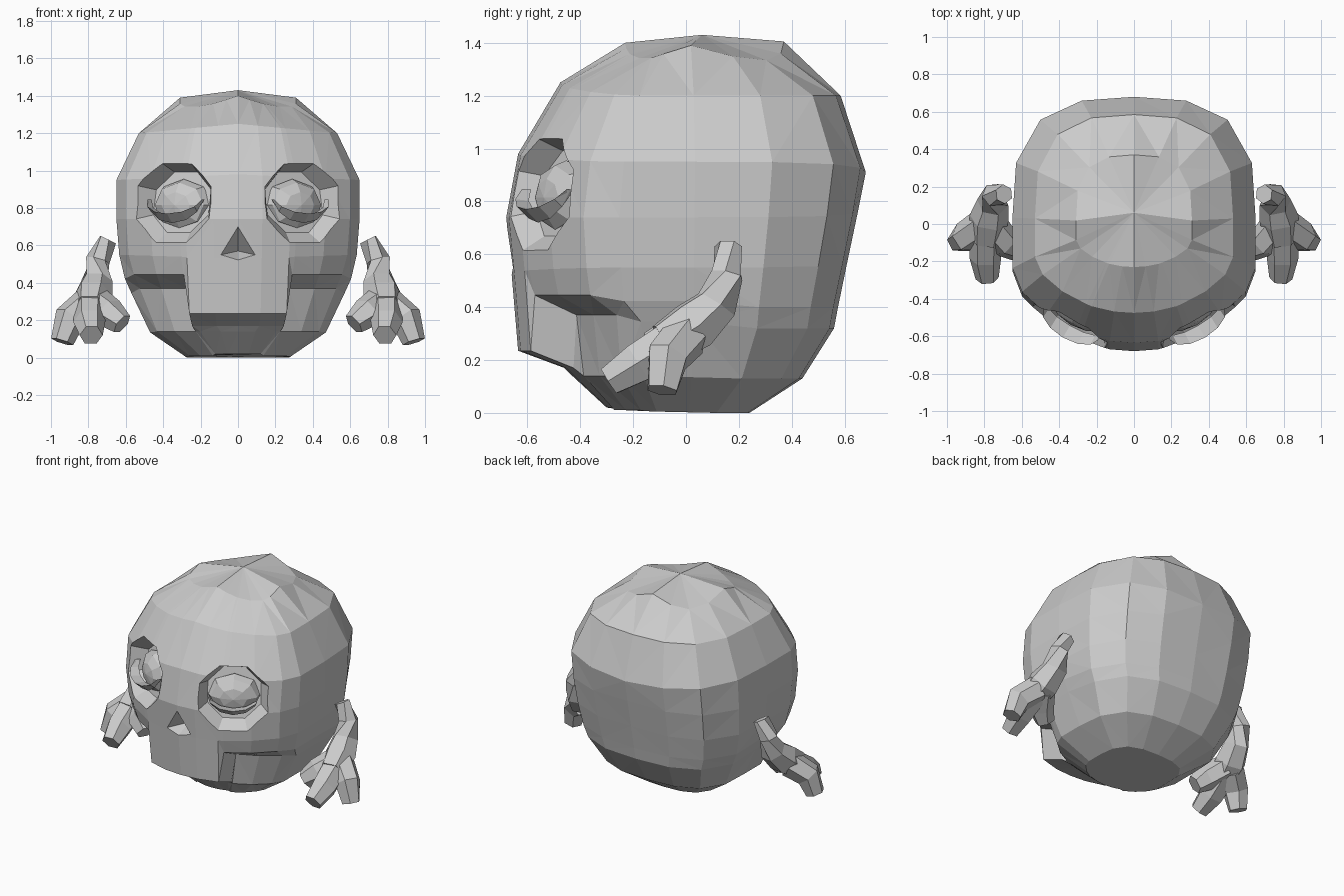
import bpy, bmesh
from math import sin, cos, pi
from mathutils import Vector, Matrix

if "Cube" in bpy.data.objects:
    bpy.data.objects.remove(bpy.data.objects["Cube"])


def make(name, bm, mirror=False):
    bmesh.ops.recalc_face_normals(bm, faces=bm.faces)
    me = bpy.data.meshes.new(name)
    bm.to_mesh(me)
    bm.free()
    ob = bpy.data.objects.new(name, me)
    bpy.context.collection.objects.link(ob)
    if mirror:
        ob.modifiers.new("mirror", 'MIRROR').use_mirror_merge = False
    return ob


def loft(bm, rings, cap=True):
    vs = [[bm.verts.new(p) for p in r] for r in rings]
    n = len(vs[0])
    for a, b in zip(vs, vs[1:]):
        for i in range(n):
            j = (i + 1) % n
            bm.faces.new((a[i], a[j], b[j], b[i]))
    if cap:
        bm.faces.new(vs[0])
        bm.faces.new(vs[-1])
    return vs


def tube(bm, path, radii, n=6):
    pts = [Vector(p) for p in path]
    rings = []
    for i, p in enumerate(pts):
        d = pts[min(i + 1, len(pts) - 1)] - pts[max(i - 1, 0)]
        q = d.to_track_quat('Z', 'Y')
        rings.append([p + q @ Vector((cos(2 * pi * k / n), sin(2 * pi * k / n), 0)) * radii[i]
                      for k in range(n)])
    loft(bm, rings)


# Head: one half outline (front to back), swept through rings of varying height
half = [(0, -1), (.2, -.985), (.43, -.925), (.48, -.9), (.72, -.76), (.92, -.57), (1, -.37),
        (1, .05), (.97, .48), (.77, .82), (.43, .97), (0, 1)]
# half width, front depth, back depth, z of muzzle / front side / back
levels = [(.28, .30, .24, .02, .01, .0),
          (.47, .43, .44, .14, .14, .13),
          (.57, .46, .56, .17, .37, .32),
          (.605, .635, .575, .235, .445, .40),
          (.635, .66, .61, .53, .55, .57),
          (.65, .68, .65, .74, .74, .76),
          (.65, .635, .68, .98, .95, .91),
          (.53, .475, .585, 1.25, 1.2, 1.2),
          (.31, .23, .37, 1.4, 1.395, 1.405)]
rings = []
for k, (w, f, b, zm, zs, zb) in enumerate(levels):
    ring = []
    for i, (u, v) in enumerate(half):
        if k < 4:       # the muzzle steps down between columns 2 and 3
            z = zm if i < 3 else zs if i < 6 else zb if i > 7 else (zs + zb) / 2
        else:           # above the mouth the rows run smoothly
            z = zm + (zs - zm) * u if v < 0 else zb + (zs - zb) * u
        if k == 8:      # the crown drops at its corners
            z -= .1 * abs(u * v)
        ring.append(Vector((u * w, v * (f if v < 0 else b), z)))
    rings.append(ring + [Vector((-p.x, p.y, p.z)) for p in ring[-2:0:-1]])
bm = bmesh.new()
vs = loft(bm, rings, cap=False)
bm.faces.new(vs[0])
pole = bm.verts.new((0, .06, 1.43))
top = vs[-1]
for i in range(len(top)):
    bm.faces.new((top[i], top[(i + 1) % len(top)], pole))
bmesh.ops.triangulate(bm, faces=[f for f in bm.faces if len(f.verts) == 4])
head = make("head", bm)

# Eye frame: e runs across the face, d points out of the socket
C = Vector((.335, -.53, .82))
e, up, d = Vector((.86, .5, 0)), Vector((0, 0, 1)), Vector((.5, -.86, 0))


def eye_frame(s):
    m = Matrix((e, up, d)).transposed().to_4x4()
    m.translation = C
    return Matrix.Diagonal((s, 1, 1, 1)) @ m


# Cutters for both eye sockets (deeper at the top) and the nose hole
cutters = []
for s in (1, -1):
    bm = bmesh.new()
    rings = []
    for r, h, tilt in ((.175, -.075, -.25), (.32, .17, 0)):
        ring = []
        for k in range(8):
            a = (k + .5) * pi / 4
            ring.append(Vector((r * 1.06 * cos(a), r * sin(a) + .01, h + tilt * r * sin(a))))
        rings.append(ring)
    loft(bm, rings)
    bm.transform(eye_frame(s))
    cutters.append(make("socket_cutter", bm))
bm = bmesh.new()
for p in ((0, -.74, .76), (.16, -.74, .535), (-.16, -.74, .535), (0, -.74, .49), (0, -.54, .57)):
    bm.verts.new(p)
bmesh.ops.convex_hull(bm, input=bm.verts)
cutters.append(make("nose_cutter", bm))
bpy.context.view_layer.objects.active = head
for c in cutters:
    mod = head.modifiers.new("cut", 'BOOLEAN')
    mod.object, mod.operation, mod.solver = c, 'DIFFERENCE', 'EXACT'
    bpy.ops.object.modifier_apply(modifier=mod.name)
    bpy.data.objects.remove(c)

# Eyeballs: shallow domes inside the sockets
bm = bmesh.new()
bmesh.ops.create_uvsphere(bm, u_segments=8, v_segments=6, radius=1)
bm.transform(eye_frame(1) @ Matrix.Translation((0, -.005, -.09)) @ Matrix.Diagonal((.175, .14, .1, 1)))
make("eyeball", bm, True)

# Lower eyelids: crescent with a triangular section
bm = bmesh.new()
rings = []
for k in range(7):
    a = pi * k / 6
    x, sag, t = -.165 * cos(a), sin(a), .15 + .85 * sin(a)
    z = .025 - .085 * sag
    h = .0 + .045 * sag
    rings.append([(x, z, h - .03), (x * 1.03, z + .01 * t, h + .045 * t), (x, z - .04 * t, h - .01)])
loft(bm, rings)
bm.transform(eye_frame(1))
make("lower_eyelid", bm, True)

# Arms with three stubby fingers
bm = bmesh.new()
tube(bm, [(.695, .16, .63), (.75, .155, .52), (.755, .115, .41), (.775, .03, .33), (.79, -.08, .26)],
     [.052, .065, .085, .105, .09])
make("arm", bm, True)
fingers = {"inner_finger": [(.77, .0, .30), (.69, -.10, .24), (.62, -.14, .18)],
           "middle_finger": [(.79, -.04, .28), (.795, -.18, .19), (.785, -.29, .12)],
           "outer_finger": [(.80, .0, .29), (.90, -.07, .21), (.94, -.09, .085)]}
for name, path in fingers.items():
    bm = bmesh.new()
    tube(bm, path, [.09, .085, .062])
    make(name, bm, True)
